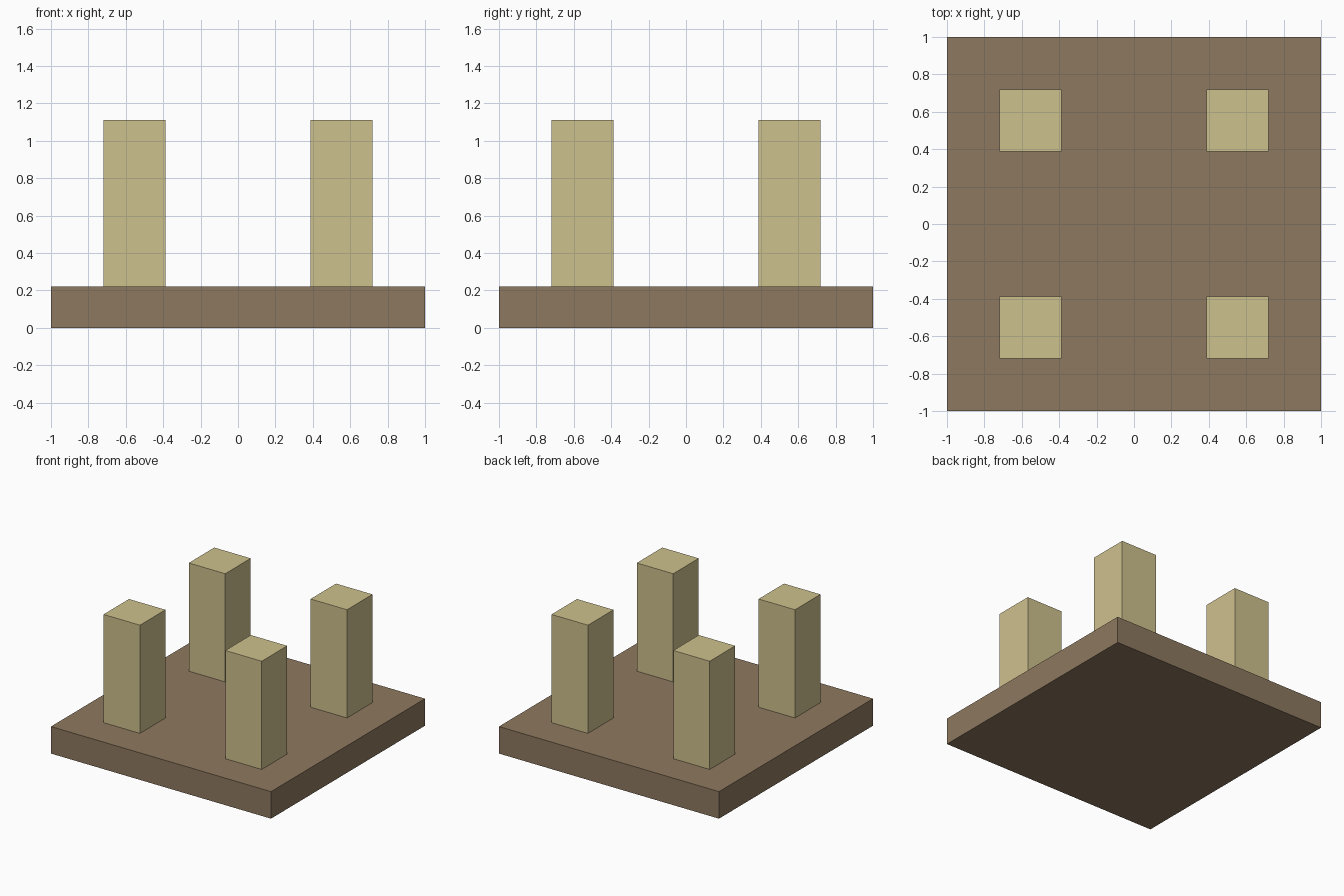
import bpy

if "Cube" in bpy.data.objects:
    bpy.data.objects.remove(bpy.data.objects["Cube"])


def material(name, rgb):
    mat = bpy.data.materials.new(name)
    mat.diffuse_color = (*rgb, 1.0)
    mat.use_nodes = True
    mat.node_tree.nodes["Principled BSDF"].inputs["Base Color"].default_value = mat.diffuse_color
    return mat


def box(name, center, size, mat):
    bpy.ops.mesh.primitive_cube_add(size=1, location=center)
    obj = bpy.context.object
    obj.name = name
    obj.scale = size
    bpy.ops.object.transform_apply(location=False, rotation=False, scale=True)
    obj.data.materials.append(mat)
    return obj


brown = material("brown", (0.27, 0.19, 0.115))
tan = material("tan", (0.617, 0.533, 0.27))

BASE_H = 0.222
TOP = 1.111
POST_W = 0.331
OFFSET = 0.5535

# Square base slab
box("base", (0, 0, BASE_H / 2), (2, 2, BASE_H), brown)

# Four square posts standing on the slab
for y_name, sy in (("front", -1), ("back", 1)):
    for x_name, sx in (("left", -1), ("right", 1)):
        box(f"{y_name}_{x_name}_post",
            (sx * OFFSET, sy * OFFSET, (BASE_H + TOP) / 2),
            (POST_W, POST_W, TOP - BASE_H), tan)
